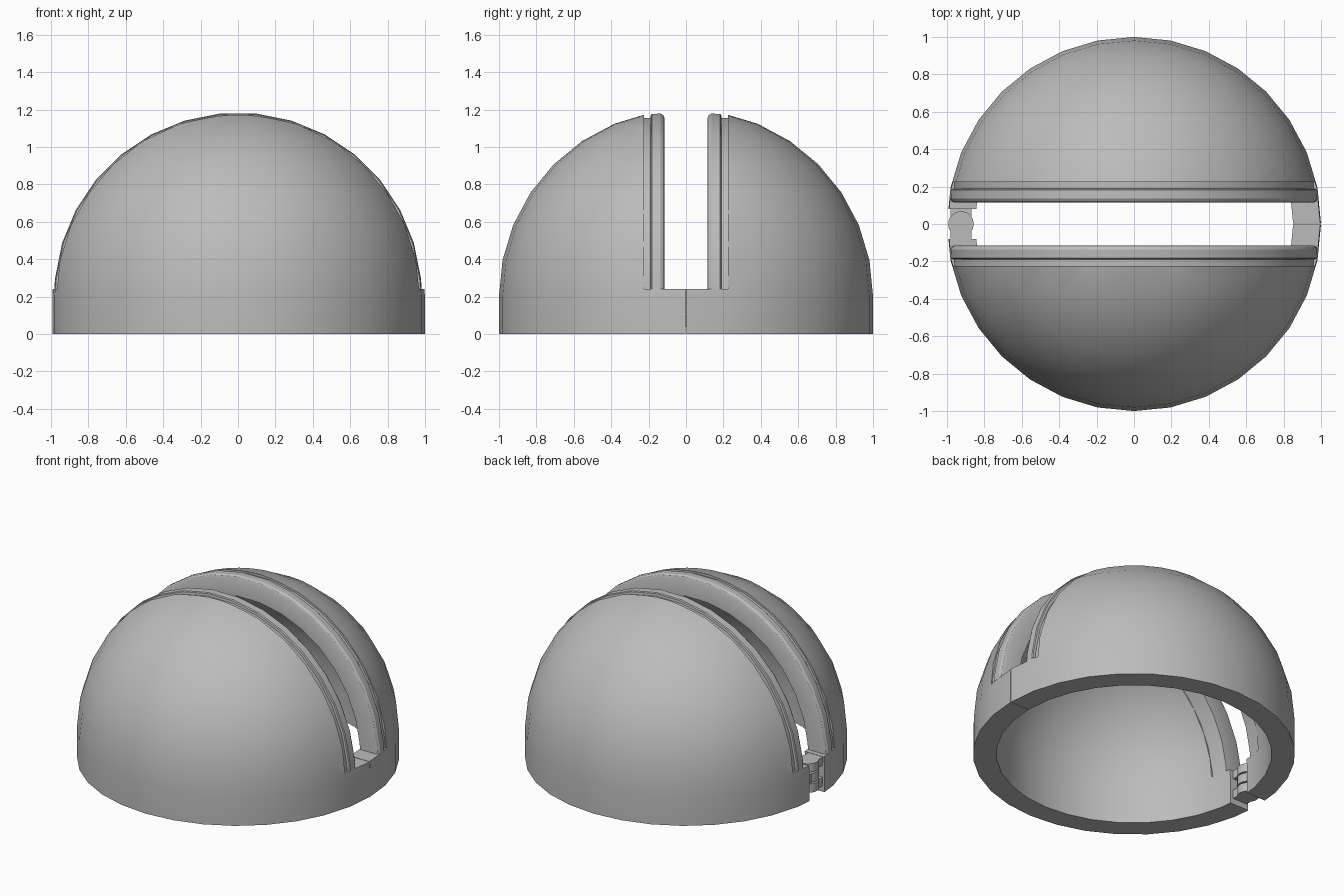
import bpy, bmesh, math
from mathutils import Matrix, Vector

if "Cube" in bpy.data.objects:
    bpy.data.objects.remove(bpy.data.objects["Cube"])

OUTER, INNER, BASE, FLOOR = 1.0, 0.855, 0.2, 0.24
STEP = math.pi / 16

grey = bpy.data.materials.new("plain grey")
grey.use_nodes = True
grey.diffuse_color = (0.5, 0.5, 0.5, 1)
grey.node_tree.nodes["Principled BSDF"].inputs["Base Color"].default_value = (0.5, 0.5, 0.5, 1)


def make(name, bm):
    bmesh.ops.recalc_face_normals(bm, faces=bm.faces)
    mesh = bpy.data.meshes.new(name)
    bm.to_mesh(mesh)
    bm.free()
    mesh.materials.append(grey)
    ob = bpy.data.objects.new(name, mesh)
    bpy.context.collection.objects.link(ob)
    return ob


def activate(ob):
    bpy.ops.object.select_all(action='DESELECT')
    ob.select_set(True)
    bpy.context.view_layer.objects.active = ob


def smooth(ob):
    activate(ob)
    bpy.ops.object.shade_smooth_by_angle(angle=math.radians(30))


def add_box(bm, lo, hi):
    lo, hi = Vector(lo), Vector(hi)
    size = Matrix.Diagonal((*(hi - lo), 1))
    bmesh.ops.create_cube(bm, size=1, matrix=Matrix.Translation((lo + hi) / 2) @ size)


def cut(ob, lo, hi):
    bm = bmesh.new()
    add_box(bm, lo, hi)
    cutter = make("cutter", bm)
    cutter.hide_render = True
    mod = ob.modifiers.new("cut", 'BOOLEAN')
    mod.operation, mod.solver, mod.object = 'DIFFERENCE', 'EXACT', cutter
    activate(ob)
    bpy.ops.object.modifier_apply(modifier=mod.name)
    bpy.data.objects.remove(cutter)


def half_shell(name, side):
    # Hollow quarter-sphere wall standing on a straight rim
    bm = bmesh.new()
    arc = [(math.cos(i * STEP), math.sin(i * STEP)) for i in range(9)]
    pts = [(OUTER, 0)] + [(OUTER * c, BASE + OUTER * s) for c, s in arc]
    pts += [(INNER * c, BASE + INNER * s) for c, s in reversed(arc)] + [(INNER, 0)]
    vs = [bm.verts.new((r, 0, z)) for r, z in pts]
    apex = len(arc)
    edges = [bm.edges.new((vs[i], vs[(i + 1) % len(vs)])) for i in range(len(vs)) if i != apex]
    bmesh.ops.spin(bm, geom=vs + edges, cent=(0, 0, 0), axis=(0, 0, 1),
                   angle=math.pi * side, steps=16)
    bmesh.ops.remove_doubles(bm, verts=bm.verts, dist=1e-4)
    bmesh.ops.holes_fill(bm, edges=[e for e in bm.edges if e.is_boundary], sides=0)
    ob = make(name, bm)
    # Slot opening, hinge gap and the fine seam opposite the hinge
    cut(ob, (-1.2, -0.225, FLOOR), (1.2, 0.225, 1.5))
    cut(ob, (-1.2, -0.08, -0.1), (-0.6, 0.08, 0.5))
    cut(ob, (0.6, -0.002, -0.1), (1.2, 0.002, 0.5))
    smooth(ob)


def rail(name, side):
    # Arched lip beside the slot, with a shallow groove behind it
    section = [(0.115, 0.845), (0.115, 0.96), (0.122, 0.975), (0.135, 0.983), (0.182, 0.981),
               (0.188, 0.976), (0.19, 0.96), (0.235, 0.96), (0.235, 0.825)]
    angles = [0.038] + [STEP * (i + 0.5) for i in range(16)] + [math.pi - 0.038]
    bm = bmesh.new()
    rows = [[bm.verts.new((r * math.cos(a), side * y, BASE + r * math.sin(a)))
             for y, r in section] for a in angles]
    n = len(section)
    for a, b in zip(rows, rows[1:]):
        for i in range(n):
            j = (i + 1) % n
            bm.faces.new((a[i], a[j], b[j], b[i]))
    bm.faces.new(rows[0])
    bm.faces.new(rows[-1])
    smooth(make(name, bm))


def knuckle(name, side, low, high):
    # Round hinge eye with an arm reaching into its half of the rim
    bm = bmesh.new()
    bmesh.ops.create_cone(bm, cap_ends=True, segments=32, radius1=0.068, radius2=0.068,
                          depth=high - low, matrix=Matrix.Translation((-0.925, 0, (low + high) / 2)))
    ends = sorted((0, side * 0.1))
    add_box(bm, (-0.98, ends[0], low), (-0.87, ends[1], high))
    smooth(make(name, bm))


for label, side in (("front", -1), ("back", 1)):
    half_shell(label + "_half_shell", side)
    rail(label + "_slot_rail", side)

# Interleaved hinge
knuckle("upper_hinge_knuckle", -1, 0.18, 0.238)
knuckle("middle_hinge_knuckle", 1, 0.11, 0.17)
knuckle("lower_hinge_knuckle", -1, 0.04, 0.1)
